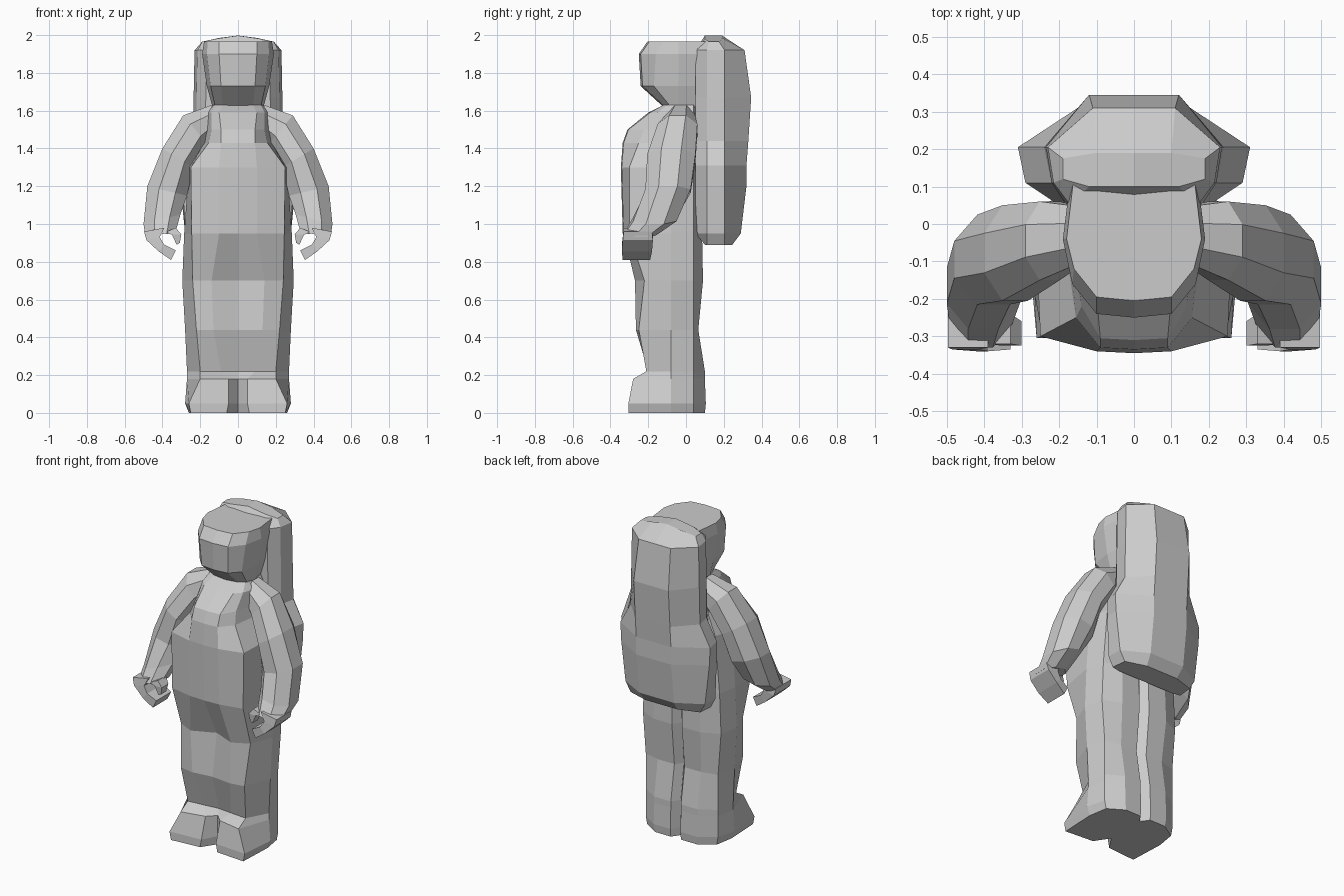
import bpy, bmesh, math


def loft(name, rings, closed):
    """Skin a stack of rings, cap both ends and mirror the result across x."""
    bm = bmesh.new()
    rows = [[bm.verts.new(p) for p in ring] for ring in rings]
    n = len(rows[0])
    for lower, upper in zip(rows, rows[1:]):
        for i in range(n if closed else n - 1):
            j = (i + 1) % n
            bm.faces.new((lower[i], lower[j], upper[j], upper[i]))
    bm.faces.new(rows[0][::-1])
    bm.faces.new(rows[-1])
    bmesh.ops.recalc_face_normals(bm, faces=bm.faces)
    mesh = bpy.data.meshes.new(name)
    bm.to_mesh(mesh)
    bm.free()
    obj = bpy.data.objects.new(name, mesh)
    bpy.context.collection.objects.link(obj)
    obj.modifiers.new("mirror", 'MIRROR').merge_threshold = 0.0005
    return obj


def tube(name, sections, sides):
    """Limb from sections: inner x,z, outer x,z, front y, back y."""
    rings = []
    k = 1 / math.cos(math.pi / sides)
    for xi, zi, xo, zo, y0, y1 in sections:
        ring = []
        for i in range(sides):
            a = 2 * math.pi * (i + 0.5) / sides
            u = 0.5 + 0.5 * k * math.cos(a)
            v = 0.5 + 0.5 * k * math.sin(a)
            ring.append((xi + (xo - xi) * u, y0 + (y1 - y0) * v, zi + (zo - zi) * u))
        rings.append(ring)
    return loft(name, rings, True)


# suit: boots, legs and torso in one skin
# z, centre y, front x, front y, corner x, corner y, side x, rear x, rear y, rear centre y
suit = [
    (0.00, -.20, .06, -.29, .25, -.305, .26, .24, .10, .05),
    (0.05, -.20, .05, -.29, .26, -.305, .28, .25, .105, .05),
    (0.18, -.20, .05, -.25, .20, -.28, .27, .25, .10, .05),
    (0.22, -.19, .09, -.20, .20, -.21, .27, .25, .10, .05),
    (0.44, -.25, .13, -.265, .22, -.25, .28, .25, .065, .02),
    (0.70, -.21, .14, -.27, .24, -.22, .295, .27, .09, .04),
    (0.95, -.335, .10, -.33, .245, -.30, .285, .26, .085, .05),
    (1.30, -.345, .10, -.34, .25, -.30, .26, .23, .06, .06),
    (1.43, -.335, .09, -.33, .155, -.25, .18, .18, .05, .05),
    (1.50, -.31, .09, -.305, .14, -.22, .17, .17, .05, .05),
    (1.59, -.20, .10, -.19, .14, -.15, .16, .15, .05, .05),
    (1.63, -.12, .08, -.12, .12, -.10, .13, .13, .05, .05),
]
loft("suit_body", [
    [(0, yc, z), (a, yf, z), (w, ys, z), (wm, -.08, z), (wb, .04, z),
     (wb * .6, yb, z), (.035, yb, z), (0, yc2, z)]
    for z, yc, a, yf, w, ys, wm, wb, yb, yc2 in suit], False)

# helmet: z, front y, front x, corner x, corner y, side x, rear x, rear y
helmet = [
    (1.62, -.12, .08, .12, -.08, .135, .12, .05),
    (1.73, -.24, .09, .145, -.17, .165, .15, .07),
    (1.90, -.25, .10, .165, -.16, .19, .17, .12),
    (1.965, -.205, .10, .16, -.12, .18, .16, .13),
]
loft("helmet", [
    [(0, yf, z), (a, yf + .01, z), (w, ys, z), (wm, -.04, z), (wb, yb, z), (0, yb, z)]
    for z, yf, a, w, ys, wm, wb, yb in helmet], False)

# backpack: z, front x, front y, side x, outer x, back x, back y
pack = [
    (0.89, .20, .10, .25, .24, .11, .245),
    (0.95, .20, .05, .28, .275, .12, .29),
    (1.20, .20, .05, .29, .305, .12, .32),
    (1.31, .20, .05, .29, .31, .12, .32),
    (1.44, .18, .05, .22, .24, .12, .33),
    (1.67, .17, .05, .22, .235, .12, .345),
    (1.92, .17, .05, .215, .23, .11, .31),
]
rings = [[(0, f, z), (wf, f, z), (w, .11, z), (wo, .205, z), (wb, b, z), (0, b, z)]
         for z, wf, f, w, wo, wb, b in pack]
rings.append([(0, .10, 1.998), (.12, .10, 1.98), (.19, .12, 1.965),
              (.19, .175, 1.965), (.10, .19, 1.985), (0, .19, 1.998)])
loft("backpack", rings, False)

# arms
tube("arm", [
    (.12, 1.48, .14, 1.63, -.10, .045),
    (.16, 1.42, .29, 1.575, -.15, .06),
    (.235, 1.30, .40, 1.40, -.205, .05),
    (.27, 1.15, .48, 1.20, -.215, .025),
    (.305, 1.05, .50, 1.00, -.28, -.05),
    (.33, .96, .49, .93, -.33, -.16),
], 8)

# curled fingers and thumb
tube("fingers", [
    (.39, .98, .497, .96, -.33, -.18),
    (.415, .93, .485, .915, -.335, -.175),
    (.39, .89, .42, .855, -.34, -.18),
    (.33, .86, .355, .81, -.335, -.19),
], 4)
tube("thumb", [
    (.33, .98, .40, .95, -.32, -.24),
    (.30, .945, .35, .945, -.325, -.26),
    (.308, .90, .325, .89, -.32, -.27),
], 4)
